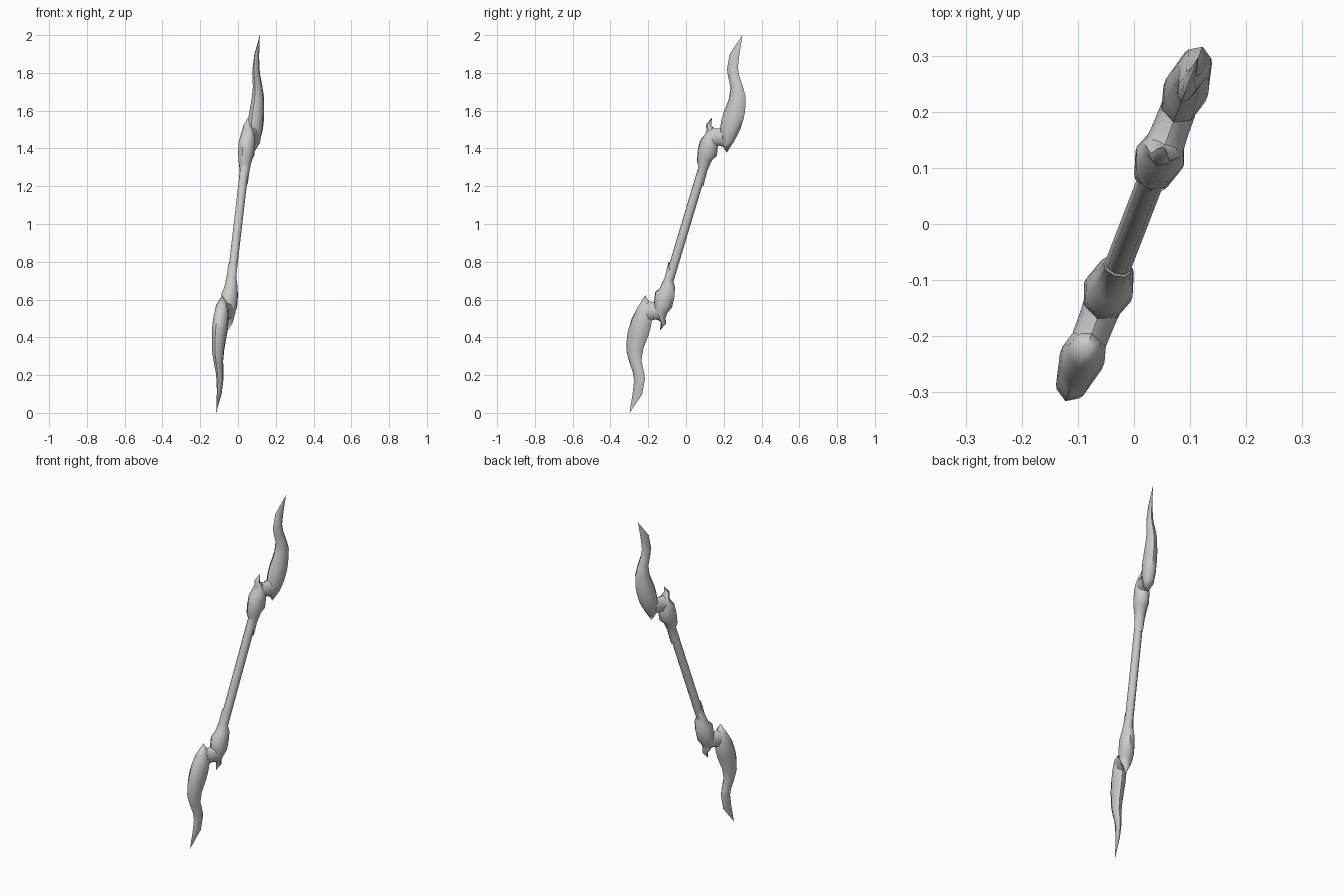
import bpy, bmesh, math
from mathutils import Vector

if "Cube" in bpy.data.objects:
    bpy.data.objects.remove(bpy.data.objects["Cube"])

H = Vector((0.387, 1.0, 0.0))          # in-plane horizontal, per unit of y
N = Vector((0.933, -0.361, 0.0))       # thickness direction of the flat weapon plane
SIDES = 8


def place(y, z, s):
    """Profile point in the weapon plane; s = -1 turns it half round the centre."""
    return H * (y * s) + Vector((0, 0, 1 + (z - 1) * s))


def loft(name, stations, s=1):
    """Skin over sections given as (y1, z1, y2, z2, half thickness); zero thickness is a tip."""
    bm = bmesh.new()
    rings = []
    for y1, z1, y2, z2, t in stations:
        a, b = place(y1, z1, s), place(y2, z2, s)
        c, r = (a + b) / 2, (b - a) / 2
        if t == 0:
            rings.append([bm.verts.new(c)])
            continue
        rings.append([bm.verts.new(c + r * math.cos(k * math.tau / SIDES)
                                   + N * t * math.sin(k * math.tau / SIDES))
                      for k in range(SIDES)])
    for p, q in zip(rings, rings[1:]):
        for k in range(SIDES):
            j = (k + 1) % SIDES
            if len(p) == 1:
                bm.faces.new((p[0], q[k], q[j]))
            elif len(q) == 1:
                bm.faces.new((p[k], p[j], q[0]))
            else:
                bm.faces.new((p[k], p[j], q[j], q[k]))
    for ring in (rings[0], rings[-1]):
        if len(ring) > 1:
            bm.faces.new(ring)
    bmesh.ops.recalc_face_normals(bm, faces=bm.faces)
    me = bpy.data.meshes.new(name)
    bm.to_mesh(me)
    bm.free()
    ob = bpy.data.objects.new(name, me)
    bpy.context.collection.objects.link(ob)
    bpy.ops.object.select_all(action='DESELECT')
    ob.select_set(True)
    bpy.context.view_layer.objects.active = ob
    bpy.ops.object.shade_smooth_by_angle(angle=math.radians(50))
    return ob


# Collar and guard, ending in an upward spike
guard = [
    (.064, 1.283, .092, 1.199, .026),
    (.071, 1.299, .111, 1.278, .029),
    (.058, 1.331, .137, 1.336, .037),
    (.061, 1.384, .164, 1.362, .044),
    (.074, 1.442, .169, 1.415, .045),
    (.100, 1.474, .160, 1.460, .040),
    (.111, 1.495, .146, 1.505, .030),
    (.106, 1.527, .133, 1.522, .018),
    (.138, 1.564, .138, 1.564, 0),
]
# Short neck between guard and blade
neck = [
    (.125, 1.516, .135, 1.405, .036),
    (.164, 1.505, .169, 1.415, .033),
    (.205, 1.520, .205, 1.408, .032),
]
# Wavy blade with a spike at its heel
blade = [
    (.216, 1.378, .216, 1.378, 0),
    (.195, 1.410, .257, 1.444, .030),
    (.178, 1.490, .287, 1.500, .040),
    (.186, 1.542, .304, 1.553, .040),
    (.197, 1.585, .313, 1.596, .037),
    (.226, 1.659, .316, 1.674, .031),
    (.236, 1.722, .301, 1.728, .025),
    (.222, 1.786, .281, 1.786, .019),
    (.217, 1.818, .275, 1.828, .016),
    (.232, 1.902, .281, 1.886, .009),
    (.299, 2.000, .299, 2.000, 0),
]
for end, s in (("upper", 1), ("lower", -1)):
    loft(end + "_guard", guard, s)
    loft(end + "_neck", neck, s)
    loft(end + "_blade", blade, s)

# Straight shaft running into both collars
r = .023
loft("shaft", [(.3 * d - r, 1 + d + .3 * r, .3 * d + r, 1 + d - .3 * r, .024)
               for d in (-.36, .36)])
